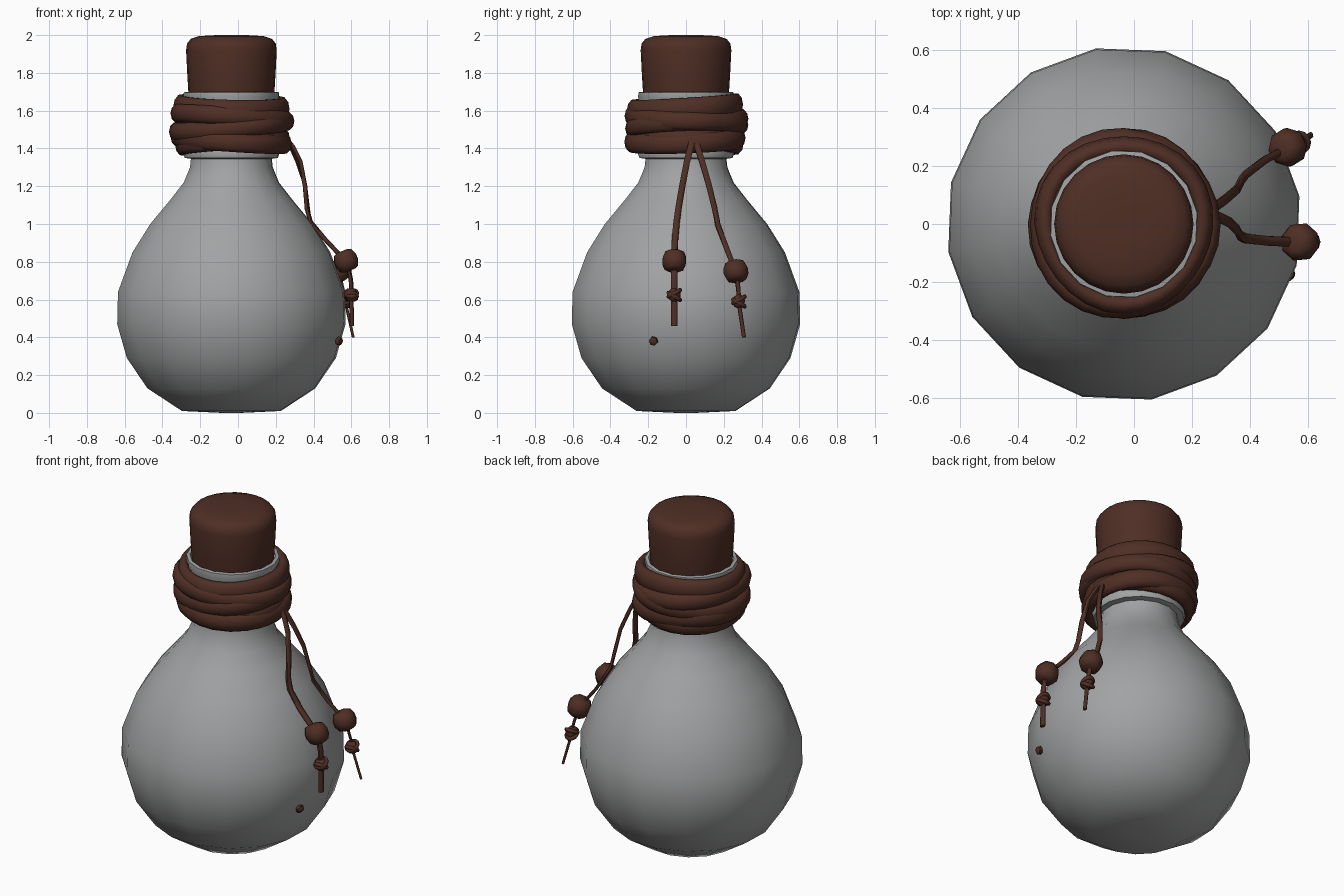
import bpy, bmesh, math
from mathutils import Vector, Matrix

if "Cube" in bpy.data.objects:
    bpy.data.objects.remove(bpy.data.objects["Cube"])

CX = -0.035  # bottle axis

def material(name, col):
    m = bpy.data.materials.new(name)
    m.diffuse_color = (*col, 1)
    m.use_nodes = True
    m.node_tree.nodes["Principled BSDF"].inputs["Base Color"].default_value = m.diffuse_color
    return m

GLASS = material("grey_glass", (0.36, 0.365, 0.37))
BROWN = material("brown_leather", (0.078, 0.028, 0.018))

def make(name, verts, faces, mat, angle=50):
    me = bpy.data.meshes.new(name)
    me.from_pydata(verts, [], faces)
    bm = bmesh.new()
    bm.from_mesh(me)
    bmesh.ops.recalc_face_normals(bm, faces=bm.faces)
    bm.to_mesh(me)
    bm.free()
    me.materials.append(mat)
    ob = bpy.data.objects.new(name, me)
    bpy.context.collection.objects.link(ob)
    bpy.ops.object.select_all(action='DESELECT')
    ob.select_set(True)
    bpy.context.view_layer.objects.active = ob
    bpy.ops.object.shade_smooth_by_angle(angle=math.radians(angle))
    return ob

def lathe(name, profile, sides, mat, offset=0, matrix=None, angle=50):
    """Revolve (radius, z) points around z, capping both ends."""
    verts, faces, n = [], [], sides
    for r, z in profile:
        for i in range(n):
            a = offset + math.tau * i / n
            verts.append(Vector((r * math.cos(a), r * math.sin(a), z)))
    for k in range(len(profile) - 1):
        for i in range(n):
            j = (i + 1) % n
            faces.append((k*n + i, k*n + j, k*n + n + j, k*n + n + i))
    faces.append(tuple(range(n)))
    faces.append(tuple(range(len(verts) - n, len(verts))))
    matrix = matrix or Matrix.Translation((CX, 0, 0))
    return make(name, [matrix @ v for v in verts], faces, mat, angle)

def sweep(name, pts, half_w, half_t, closed=False, sides=8, taper=1.0, axis=None):
    """Flat strap along pts, its thin side facing away from the axis."""
    pts = [Vector(p) for p in pts]
    axis = Vector(axis) if axis else Vector((CX, 0, 0))
    verts, faces, m = [], [], len(pts)
    for k, p in enumerate(pts):
        a = pts[k - 1] if closed or k else p
        b = pts[(k + 1) % m] if closed or k < m - 1 else p
        t = (b - a).normalized()
        out = Vector((p.x - axis.x, p.y - axis.y, 0))
        out = (out - t * out.dot(t)).normalized()
        side = t.cross(out)
        s = 1 + (taper - 1) * k / (m - 1)
        for i in range(sides):
            c = math.tau * (i + 0.5) / sides
            verts.append(p + side * half_w * s * math.cos(c) + out * half_t * s * math.sin(c))
    for k in range(m if closed else m - 1):
        q = (k + 1) % m
        for i in range(sides):
            j = (i + 1) % sides
            faces.append((k*sides + i, k*sides + j, q*sides + j, q*sides + i))
    if not closed:
        faces += [tuple(range(sides)), tuple(range(len(verts) - sides, len(verts)))]
    return make(name, verts, faces, BROWN, 70)

def aim(pos, direction):
    q = Vector((0, 0, 1)).rotation_difference(Vector(direction).normalized())
    return Matrix.Translation(pos) @ q.to_matrix().to_4x4()

# Bottle with collar and open lip
lathe("bottle", [(0.05, 0.0), (0.265, 0.01), (0.45, 0.13), (0.56, 0.29), (0.612, 0.47),
                 (0.608, 0.64), (0.53, 0.85), (0.435, 1.0), (0.33, 1.125), (0.255, 1.22),
                 (0.222, 1.30), (0.217, 1.345), (0.25, 1.35), (0.258, 1.375), (0.24, 1.42),
                 (0.24, 1.62), (0.257, 1.67), (0.255, 1.697), (0.236, 1.70), (0.215, 1.66)],
      16, GLASS, math.radians(9), angle=60)

# Cork
lathe("cork", [(0.21, 1.60), (0.228, 1.70), (0.234, 1.80), (0.24, 1.92), (0.235, 1.955),
               (0.215, 1.98), (0.17, 1.995), (0.08, 2.0)], 24, BROWN, angle=60)

# Leather wraps round the neck: z, tilt, tilt phase, radius, half width, half thickness
wraps = [(1.615, 0.018, 110, 0.272, 0.062, 0.036),
         (1.565, 0.022, 200, 0.292, 0.050, 0.036),
         (1.515, 0.028, 20, 0.290, 0.050, 0.036),
         (1.445, 0.022, 150, 0.283, 0.055, 0.038),
         (1.435, 0.020, 330, 0.268, 0.055, 0.036)]
for i, (z, tilt, ph, r, w, t) in enumerate(wraps):
    ring = []
    for k in range(28):
        a = math.tau * k / 28
        rr = r + 0.006 * math.sin(3 * a + i * 2)
        ring.append((CX + rr * math.cos(a), rr * math.sin(a),
                     z + tilt * math.cos(a - math.radians(ph))))
    sweep(f"neck_wrap_{i + 1}", ring, w, t, closed=True, sides=10)

# Two hanging cords, each with a bead, a knot and a loose end
cords = [
    ([(0.25, 0.035, 1.46), (0.29, 0.025, 1.41), (0.33, 0.005, 1.33), (0.355, -0.02, 1.20),
      (0.365, -0.04, 1.08), (0.385, -0.05, 1.01), (0.46, -0.058, 0.92), (0.545, -0.062, 0.83),
      (0.585, -0.062, 0.77), (0.598, -0.062, 0.70), (0.60, -0.062, 0.63), (0.602, -0.062, 0.46)],
     (0.572, -0.062, 0.805), (0.60, -0.062, 0.625), (0.4, 0, -1), 1.0),
    ([(0.25, 0.045, 1.46), (0.28, 0.06, 1.41), (0.315, 0.085, 1.33), (0.355, 0.12, 1.21),
      (0.37, 0.15, 1.09), (0.385, 0.17, 0.99), (0.45, 0.22, 0.86), (0.515, 0.255, 0.77),
      (0.545, 0.272, 0.70), (0.56, 0.278, 0.64), (0.57, 0.28, 0.58), (0.61, 0.307, 0.40)],
     (0.53, 0.264, 0.75), (0.568, 0.28, 0.59), (0.45, 0.1, -1), 0.6),
]
for n, (path, bead, knot, d, taper) in enumerate(cords, 1):
    sweep(f"cord_{n}", path, 0.019, 0.012, taper=taper, sides=6)
    lathe(f"bead_{n}", [(0.03, -0.056), (0.053, -0.046), (0.066, -0.015), (0.066, 0.015),
                        (0.053, 0.046), (0.03, 0.056)], 8, BROWN, 0.3, aim(bead, d), 60)
    lathe(f"knot_core_{n}", [(0.012, -0.036), (0.03, -0.022), (0.034, 0), (0.03, 0.022),
                             (0.012, 0.036)], 8, BROWN, 0, aim(knot, d), 60)
    for k, lean in enumerate((-0.6, 0.55)):  # crossed loops of the knot
        loop = [(knot[0] + 0.031 * math.cos(a), knot[1] + 0.031 * math.sin(a),
                 knot[2] + 0.031 * lean * math.sin(a) + 0.008 * (2 * k - 1))
                for a in (math.tau * s / 12 for s in range(12))]
        sweep(f"knot_loop_{n}_{k + 1}", loop, 0.012, 0.011, closed=True, sides=6, axis=knot)

# Small stud on the side of the body
lathe("side_stud", [(0.008, -0.02), (0.024, -0.008), (0.024, 0.008), (0.01, 0.018)], 6, BROWN, 0,
      aim((0.535, -0.172, 0.38), (1, -0.3, -0.3)))
